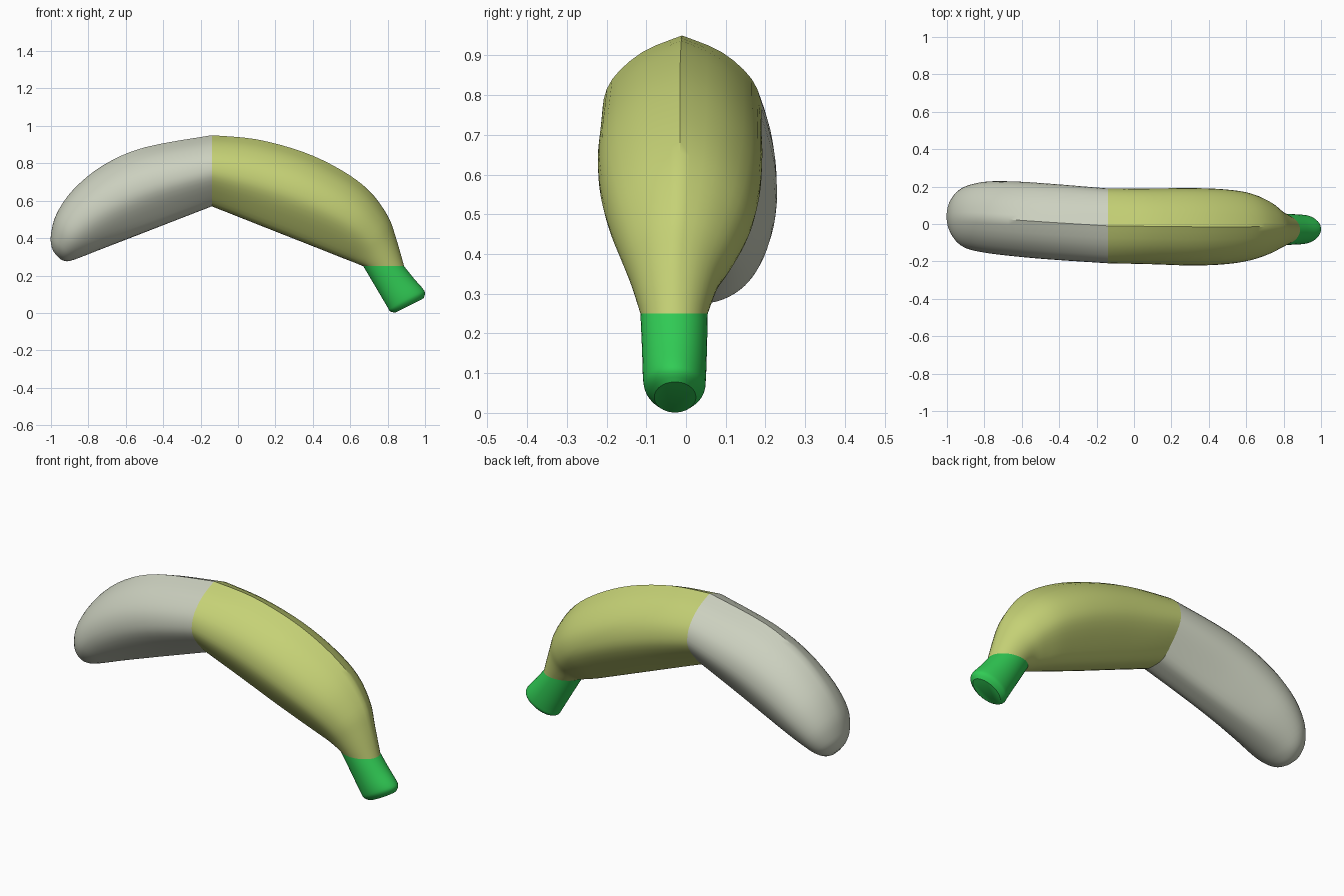
import bpy, bmesh, math
from mathutils import Vector

cube = bpy.data.objects.get("Cube")
if cube:
    bpy.data.objects.remove(cube, do_unlink=True)


def material(name, rgb):
    mat = bpy.data.materials.new(name)
    mat.use_nodes = True
    mat.diffuse_color = (*rgb, 1)
    mat.node_tree.nodes["Principled BSDF"].inputs["Base Color"].default_value = (*rgb, 1)
    return mat


def smooth_path(points, steps):
    """Curve through points of any dimension, ends included."""
    p = [Vector(q) for q in points]
    p = [p[0]] + p + [p[-1]]
    out = []
    for a, b, c, d in zip(p, p[1:], p[2:], p[3:]):
        for k in range(steps):
            t = k / steps
            out.append(0.5 * (2 * b + (c - a) * t + (2 * a - 5 * b + 4 * c - d) * t * t
                              + (3 * b - a - 3 * c + d) * t ** 3))
    return out + [p[-1]]


# Half of the fruit's cross-section, top to bottom: (width, height)
HALF = [(0, 1), (.5, .89), (.88, .71), (1, .52), (.92, .36), (.62, .16), (.32, .02), (0, 0)]
half = smooth_path(HALF, 3)
last = len(half) - 1
profile = []
for i, p in enumerate(half):
    angle = math.pi * i / last
    profile.append((p, Vector((math.sin(angle), .5 + .5 * math.cos(angle)))))
mirrored = [(Vector((-p.x, p.y)), Vector((-c.x, c.y))) for p, c in profile[-2:0:-1]]
profile += mirrored


def loft(name, stations, mat, steps=4):
    """Station: top x, z, bottom x, z, front y, back y, roundness."""
    bm = bmesh.new()
    rings = []
    for tx, tz, bx, bz, front, back, rnd in smooth_path(stations, steps):
        ring = []
        for shape, circle in profile:
            u, v = shape.lerp(circle, rnd)
            ring.append(bm.verts.new((bx + (tx - bx) * v,
                                      (front + back) / 2 + u * (back - front) / 2,
                                      bz + (tz - bz) * v)))
        rings.append(ring)
    n = len(profile)
    for a, b in zip(rings, rings[1:]):
        for i in range(n):
            j = (i + 1) % n
            bm.faces.new((a[i], a[j], b[j], b[i]))
    bm.faces.new(rings[0])
    bm.faces.new(rings[-1])
    bmesh.ops.recalc_face_normals(bm, faces=bm.faces)
    mesh = bpy.data.meshes.new(name)
    bm.to_mesh(mesh)
    bm.free()
    mesh.materials.append(mat)
    obj = bpy.data.objects.new(name, mesh)
    bpy.context.collection.objects.link(obj)
    bpy.ops.object.select_all(action='DESELECT')
    obj.select_set(True)
    bpy.context.view_layer.objects.active = obj
    bpy.ops.object.shade_smooth_by_angle(angle=math.radians(40))


# Shared joints between the parts
middle = (-.14, .95, -.14, .57, -.21, .19, 0)
neck = (.888, .25, .67, .25, -.115, .055, 1)

# Pale half with the rounded tip
loft("pale_half", [
    (-.985, .325, -.95, .287, .02, .08, 1),
    (-.998, .36, -.915, .276, -.035, .12, 1),
    (-1, .42, -.87, .287, -.085, .165, 1),
    (-.97, .53, -.81, .31, -.13, .203, .8),
    (-.88, .66, -.7, .353, -.155, .227, .5),
    (-.72, .79, -.56, .407, -.173, .228, .2),
    (-.5, .885, -.38, .477, -.19, .215, 0),
    middle], material("pale_grey", (.60, .63, .52)))

# Yellow half narrowing to the neck
loft("yellow_half", [
    middle,
    (.1, .928, .08, .483, -.215, .19, 0),
    (.35, .86, .27, .408, -.222, .192, 0),
    (.55, .765, .42, .349, -.215, .185, 0),
    (.7, .655, .53, .305, -.195, .165, .1),
    (.8, .52, .6, .278, -.165, .125, .3),
    (.845, .4, .64, .262, -.14, .085, .6),
    neck], material("yellow_green", (.56, .64, .18)))

# Stem with a rounded end
loft("stem", [
    neck,
    (.94, .185, .735, .14, -.111, .053, 1),
    (.988, .13, .795, .038, -.108, .05, 1),
    (1, .105, .812, .01, -.1, .045, 1),
    (.992, .078, .84, .001, -.08, .025, 1)], material("bright_green", (.03, .60, .09)))
